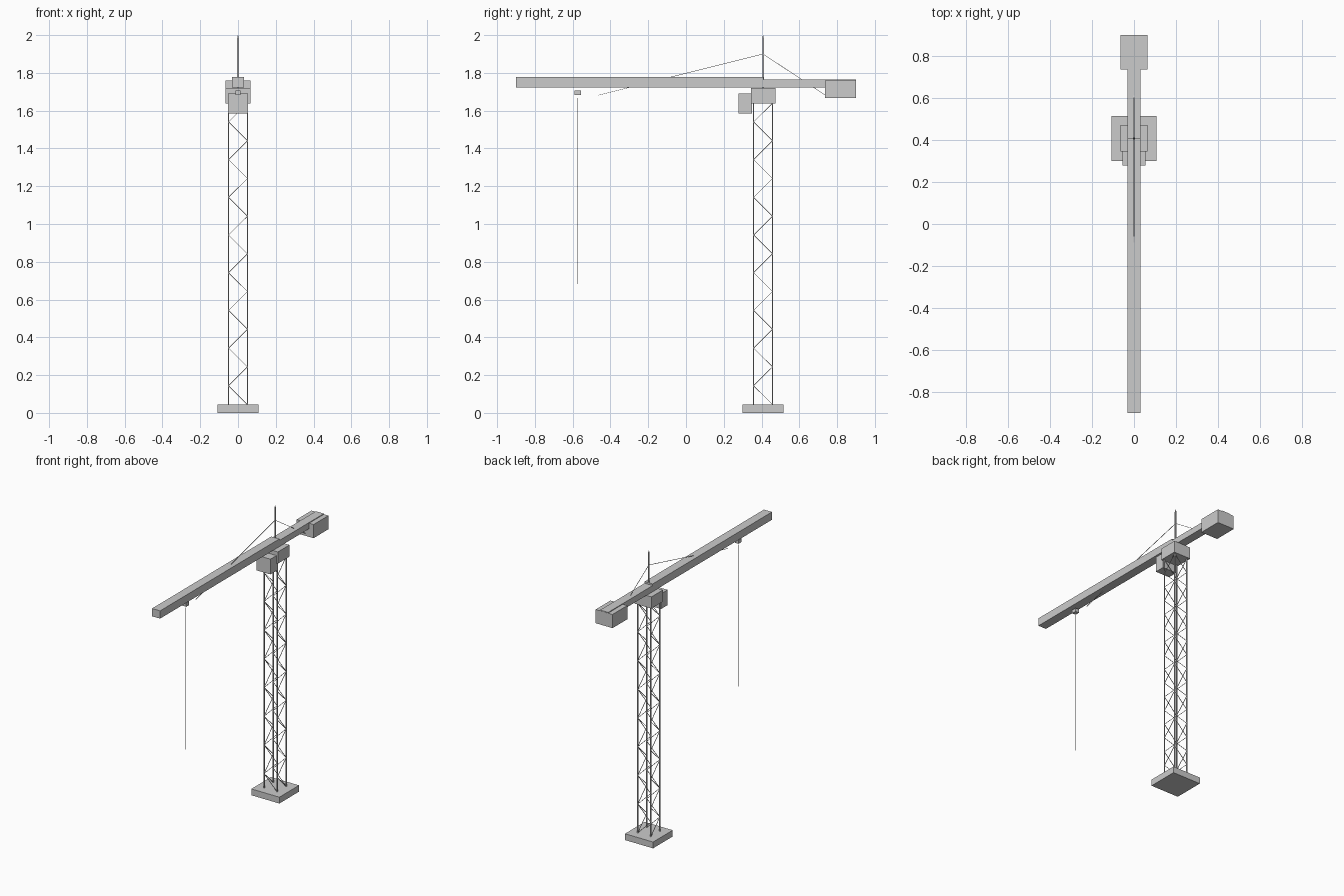
import bpy, bmesh
from mathutils import Vector, Matrix

if "Cube" in bpy.data.objects:
    bpy.data.objects.remove(bpy.data.objects["Cube"])

CY = 0.408          # tower centre along y
HALF = 0.05         # half spacing of tower legs


def make_object(name, bm):
    mesh = bpy.data.meshes.new(name)
    bm.to_mesh(mesh)
    bm.free()
    obj = bpy.data.objects.new(name, mesh)
    bpy.context.collection.objects.link(obj)
    return obj


def box(name, x, y, z):
    """Box from (min, max) ranges."""
    bm = bmesh.new()
    size = Matrix.Diagonal((x[1] - x[0], y[1] - y[0], z[1] - z[0], 1))
    mid = Vector((sum(x) / 2, sum(y) / 2, sum(z) / 2))
    bmesh.ops.create_cube(bm, size=1, matrix=Matrix.Translation(mid) @ size)
    return make_object(name, bm)


def bars(name, segments, thick):
    """Square bars between pairs of points, joined in one object."""
    bm = bmesh.new()
    for a, b in segments:
        a, b = Vector(a), Vector(b)
        d = b - a
        rot = d.to_track_quat('Z', 'Y').to_matrix().to_4x4()
        size = Matrix.Diagonal((thick, thick, d.length, 1))
        bmesh.ops.create_cube(bm, size=1, matrix=Matrix.Translation((a + b) / 2) @ rot @ size)
    return make_object(name, bm)


# Base slab
box("base_slab", (-0.108, 0.108), (CY - 0.108, CY + 0.108), (0, 0.044))

# Tower legs
bars("tower_legs", [((sx * HALF, CY + sy * HALF, 0.04), (sx * HALF, CY + sy * HALF, 1.642))
                    for sx in (-1, 1) for sy in (-1, 1)], 0.006)

# Zigzag bracing on all four tower sides
braces = []
step = (1.64 - 0.044) / 16
for i in range(16):
    z0 = 0.044 + step * i
    z1 = z0 + step
    u = HALF if i % 2 == 0 else -HALF
    for s in (-HALF, HALF):
        braces.append(((u, CY + s, z0), (-u, CY + s, z1)))
        braces.append(((s, CY + u, z0), (s, CY - u, z1)))
bars("tower_bracing", braces, 0.003)

# Turntable and operator cab
box("turntable", (-0.065, 0.065), (CY - 0.063, CY + 0.065), (1.639, 1.72))
box("operator_cab", (-0.054, 0.054), (0.279, 0.35), (1.586, 1.692))

# Jib, counter jib and counterweight
box("jib", (-0.031, 0.031), (-0.9, CY + 0.002), (1.723, 1.777))
box("counter_jib", (-0.031, 0.031), (CY, 0.899), (1.723, 1.766))
box("counterweight", (-0.065, 0.065), (0.737, 0.9), (1.666, 1.761))

# Mast with a pointed tip, and stay cables
box("mast", (-0.004, 0.004), (CY - 0.004, CY + 0.004), (1.72, 1.985))
bm = bmesh.new()
bmesh.ops.create_cone(bm, cap_ends=True, segments=4, radius1=0.0056, radius2=0.001, depth=0.015,
                      matrix=Matrix.Translation((0, CY, 1.9925)) @ Matrix.Rotation(0.7854, 4, 'Z'))
make_object("mast_tip", bm)
bars("stay_cables", [((0, CY, 1.9), (0, -0.463, 1.682)),
                     ((0, CY, 1.9), (0, 0.738, 1.682))], 0.0025)

# Trolley and hoist cable
box("trolley", (-0.014, 0.014), (-0.589, -0.556), (1.682, 1.706))
bars("hoist_cable", [((0, -0.573, 0.682), (0, -0.573, 1.666))], 0.0025)
